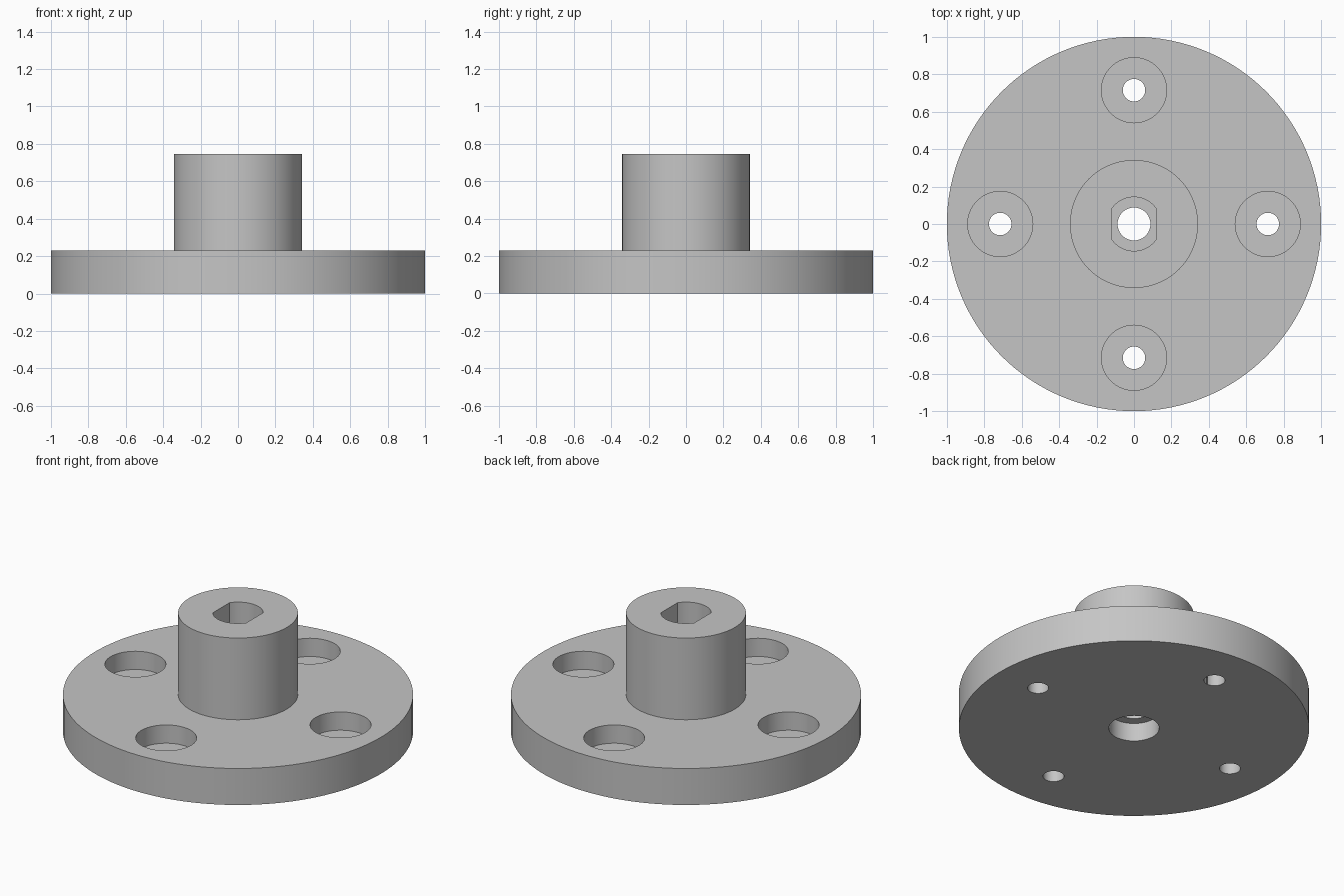
import bpy
import bmesh
from math import acos, cos, sin, pi, radians

if "Cube" in bpy.data.objects:
    bpy.data.objects.remove(bpy.data.objects["Cube"], do_unlink=True)

# Main dimensions
FLANGE_R, FLANGE_TOP = 1.0, 0.23
HUB_R, HUB_TOP = 0.342, 0.745
SINK_DEPTH = 0.115
BOLT_OFFSET, BOLT_R, BOLT_HEAD_R = 0.715, 0.06, 0.174
BORE_R, SOCKET_R, SOCKET_FLAT = 0.088, 0.144, 0.117

grey = bpy.data.materials.new("Plain grey")
grey.use_nodes = True
colour = (0.56, 0.56, 0.56, 1)
grey.diffuse_color = colour
grey.node_tree.nodes["Principled BSDF"].inputs["Base Color"].default_value = colour


def make_object(name, bm):
    bmesh.ops.recalc_face_normals(bm, faces=bm.faces[:])
    mesh = bpy.data.meshes.new(name)
    bm.to_mesh(mesh)
    bm.free()
    mesh.materials.append(grey)
    obj = bpy.data.objects.new(name, mesh)
    bpy.context.collection.objects.link(obj)
    return obj


def arc(radius, start, end, steps):
    angles = [start + (end - start) * i / steps for i in range(steps + 1)]
    return [(radius * cos(a), radius * sin(a)) for a in angles]


def circle(radius, steps):
    return arc(radius, 0, 2 * pi, steps)[:-1]


def prism(name, outline, z0, z1, x=0, y=0):
    bm = bmesh.new()
    base = bm.faces.new([bm.verts.new((x + px, y + py, z0)) for px, py in outline])
    out = bmesh.ops.extrude_face_region(bm, geom=[base], use_keep_orig=True)
    for v in out["geom"]:
        if isinstance(v, bmesh.types.BMVert):
            v.co.z = z1
    return make_object(name, bm)


def stepped_disc(name, profile, steps):
    # Stack rings of the profile and cap both ends
    bm = bmesh.new()
    rings = [[bm.verts.new((x, y, z)) for x, y in circle(r, steps)] for r, z in profile]
    for low, high in zip(rings, rings[1:]):
        for i in range(steps):
            j = (i + 1) % steps
            bm.faces.new((low[i], low[j], high[j], high[i]))
    bm.faces.new(rings[0])
    bm.faces.new(rings[-1])
    return make_object(name, bm)


# Round flange with a raised hub
body = stepped_disc("flanged_hub", [
    (FLANGE_R, 0), (FLANGE_R, FLANGE_TOP), (HUB_R, FLANGE_TOP), (HUB_R, HUB_TOP)], 128)

# Centre: through bore, round recess underneath, two-flat shaft socket above
corner = acos(SOCKET_FLAT / SOCKET_R)
socket = (arc(SOCKET_R, corner, pi - corner, 24)
          + arc(SOCKET_R, pi + corner, 2 * pi - corner, 24))
cutters = [
    prism("bore_cutter", circle(BORE_R, 48), -0.1, 1),
    prism("recess_cutter", circle(SOCKET_R, 64), -0.1, SINK_DEPTH),
    prism("socket_cutter", socket, FLANGE_TOP + 0.005, 1),
]

# Four counterbored bolt holes
for x, y in ((1, 0), (0, 1), (-1, 0), (0, -1)):
    x, y = x * BOLT_OFFSET, y * BOLT_OFFSET
    cutters.append(prism("bolt_cutter", circle(BOLT_R, 40), -0.1, 0.4, x, y))
    cutters.append(prism("bolt_head_cutter", circle(BOLT_HEAD_R, 64),
                         FLANGE_TOP - SINK_DEPTH, 0.4, x, y))

# Cut the holes, then remove the cutters
bpy.ops.object.select_all(action="DESELECT")
body.select_set(True)
bpy.context.view_layer.objects.active = body
for cutter in cutters:
    cutter.hide_render = True
    cut = body.modifiers.new("cut", "BOOLEAN")
    cut.operation = "DIFFERENCE"
    cut.solver = "EXACT"
    cut.object = cutter
    bpy.ops.object.modifier_apply(modifier=cut.name)
    bpy.data.objects.remove(cutter, do_unlink=True)

bpy.ops.object.shade_smooth_by_angle(angle=radians(30))
